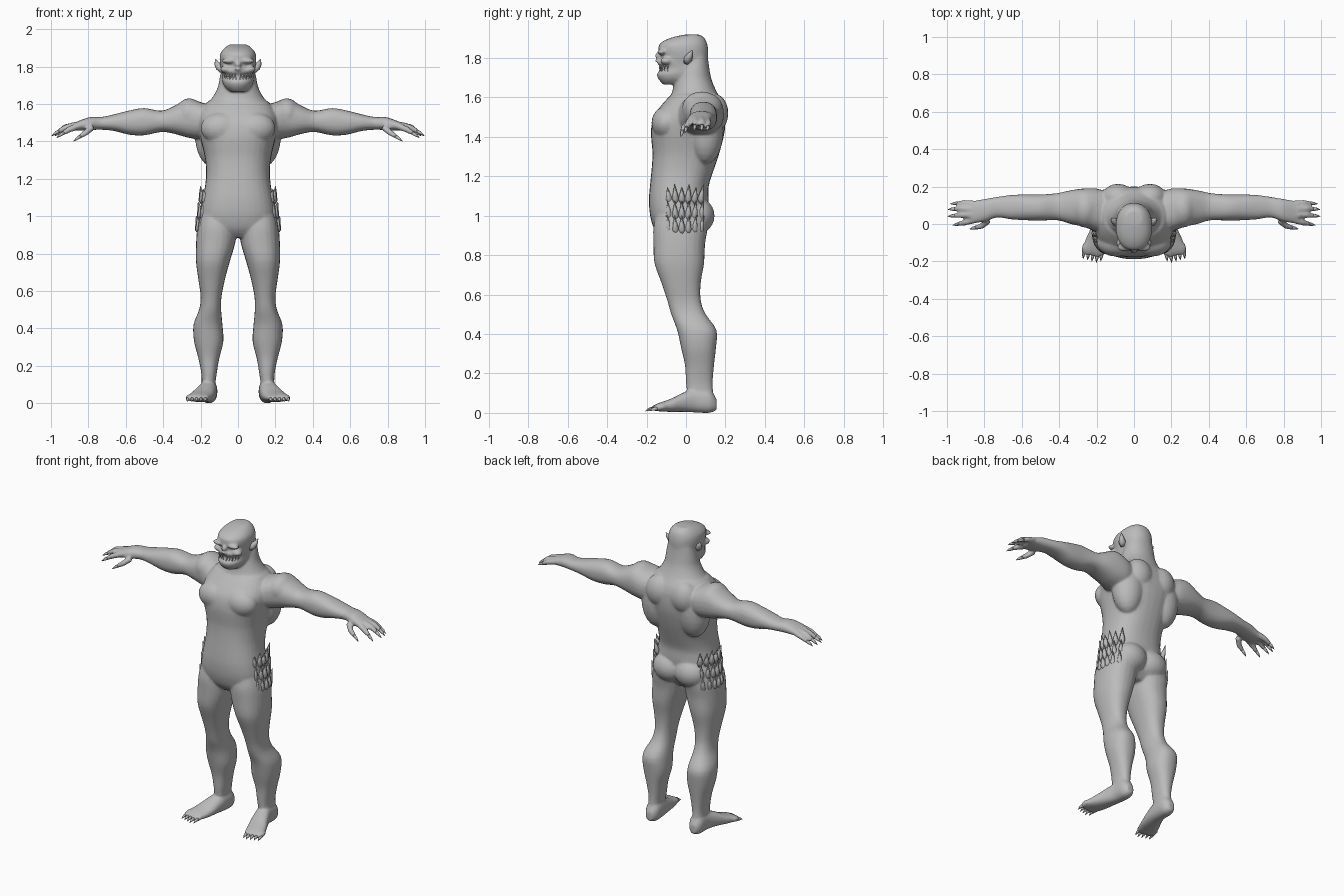
import bpy, bmesh, math
from mathutils import Vector

skin = bpy.data.materials.new("grey_skin")
skin.diffuse_color = (0.5, 0.5, 0.5, 1)
ORDER = {"x": (0, 1, 2), "y": (1, 0, 2), "z": (2, 0, 1)}


def skin_rings(bm, rings):
    """Bridge rings of points and cap both ends."""
    vs = [[bm.verts.new(p) for p in r] for r in rings]
    n = len(vs[0])
    for a, b in zip(vs, vs[1:]):
        for i in range(n):
            bm.faces.new((a[i], a[(i + 1) % n], b[(i + 1) % n], b[i]))
    bm.faces.new(vs[0][::-1])
    bm.faces.new(vs[-1])


def spline(rows, steps):
    """Smooth rows of numbers with a Catmull-Rom curve."""
    out = []
    for i in range(len(rows) - 1):
        p = [rows[max(i - 1, 0)], rows[i], rows[i + 1], rows[min(i + 2, len(rows) - 1)]]
        for s in range(steps):
            t = s / steps
            out.append([0.5 * (2 * b + (c - a) * t + (2 * a - 5 * b + 4 * c - d) * t * t
                               + (3 * b - a - 3 * c + d) * t ** 3) for a, b, c, d in zip(*p)])
    return out + [list(rows[-1])]


def loft(bm, axis, rows, power=2.3, n=24):
    """Rows: position on axis, then min/max on the two other axes."""
    rings = []
    for t, a0, a1, b0, b1 in spline(rows, 3):
        ring = []
        for i in range(n):
            c, s = math.cos(math.tau * i / n), math.sin(math.tau * i / n)
            p = [0, 0, 0]
            k = ORDER[axis]
            p[k[0]] = t
            p[k[1]] = (a0 + a1) / 2 + (a1 - a0) / 2 * math.copysign(abs(c) ** (2 / power), c)
            p[k[2]] = (b0 + b1) / 2 + (b1 - b0) / 2 * math.copysign(abs(s) ** (2 / power), s)
            ring.append(p)
        rings.append(ring)
    skin_rings(bm, rings)


def tube(bm, pts, n=8):
    """Round tapering tube through (x, y, z, radius) points."""
    rings = []
    for i, p in enumerate(pts):
        a, b = pts[max(i - 1, 0)], pts[min(i + 1, len(pts) - 1)]
        q = (Vector(b[:3]) - Vector(a[:3])).to_track_quat("Z", "Y")
        rings.append([Vector(p[:3]) + q @ Vector((math.cos(math.tau * k / n), math.sin(math.tau * k / n), 0)) * p[3]
                      for k in range(n)])
    skin_rings(bm, rings)


def ball(bm, c, r):
    """Ellipsoid muscle."""
    v = bmesh.ops.create_uvsphere(bm, u_segments=20, v_segments=12, radius=1)["verts"]
    for w in v:
        w.co = Vector([c[i] + w.co[i] * r[i] for i in range(3)])


def finish(bm, name, mirror=False):
    if mirror:
        old = bm.faces[:]
        new = bmesh.ops.duplicate(bm, geom=bm.verts[:] + bm.edges[:] + old)["geom"]
        for g in new:
            if isinstance(g, bmesh.types.BMVert):
                g.co.x = -g.co.x
    bmesh.ops.recalc_face_normals(bm, faces=bm.faces[:])
    me = bpy.data.meshes.new(name)
    bm.to_mesh(me)
    bm.free()
    me.materials.append(skin)
    me.shade_smooth()
    ob = bpy.data.objects.new(name, me)
    bpy.context.collection.objects.link(ob)
    return ob


# Limbs and paired muscles, right side then mirrored
bm = bmesh.new()
loft(bm, "z", [(.08, .125, .195, .01, .14), (.15, .115, .195, 0, .135), (.24, .1, .212, -.005, .142),
               (.33, .078, .235, -.025, .152), (.42, .083, .238, -.045, .155), (.5, .09, .208, -.075, .1),
               (.57, .088, .2, -.095, .075), (.66, .07, .212, -.125, .075), (.76, .043, .225, -.16, .092),
               (.86, .014, .224, -.165, .097), (.95, .01, .216, -.165, .11), (1.04, .03, .195, -.14, .09)])
loft(bm, "y", [(-.165, .165, .268, .012, .035), (-.14, .152, .275, .008, .05), (-.08, .132, .258, .005, .07),
               (-.02, .12, .23, .005, .1), (.05, .112, .205, .002, .125), (.12, .112, .2, 0, .12),
               (.155, .135, .178, .015, .07)])
loft(bm, "x", [(.14, -.04, .17, 1.42, 1.59), (.2, -.04, .19, 1.41, 1.61), (.27, -.015, .19, 1.42, 1.625),
               (.34, 0, .18, 1.44, 1.59), (.41, .02, .165, 1.45, 1.563), (.5, .018, .158, 1.432, 1.578),
               (.58, .02, .158, 1.435, 1.565), (.66, .025, .155, 1.455, 1.545), (.73, .035, .145, 1.462, 1.53),
               (.79, .015, .135, 1.46, 1.53), (.85, .005, .125, 1.457, 1.51), (.88, .01, .12, 1.457, 1.497)])
ball(bm, (.075, .06, 1.0), (.105, .085, .09))      # buttock
ball(bm, (.09, -.1, 1.47), (.11, .075, .085))      # chest muscle
ball(bm, (.13, .1, 1.43), (.1, .09, .17))          # broad back muscle
ball(bm, (.085, .14, 1.52), (.09, .075, .1))       # shoulder blade
ball(bm, (.26, .08, 1.545), (.075, .1, .085))      # shoulder cap
ball(bm, (.05, -.123, 1.83), (.04, .024, .014))    # brow
ball(bm, (.065, -.1, 1.785), (.03, .03, .02))      # cheekbone

# Fingers: base, knuckle and tip
fingers = [((.86, .108, 1.482), (.91, .113, 1.467), (.95, .11, 1.447)),
           ((.87, .08, 1.487), (.925, .083, 1.475), (.965, .08, 1.45)),
           ((.87, .05, 1.487), (.925, .048, 1.472), (.965, .044, 1.45)),
           ((.86, .02, 1.48), (.905, .008, 1.462), (.94, 0, 1.44)),
           ((.78, .02, 1.475), (.815, -.012, 1.445), (.85, -.02, 1.422))]
for a, b, c in fingers:
    tube(bm, [(*a, .019), (*b, .0165), (*c, .011)])
# Toes
toes = []
for i in range(5):
    x = .17 + .0235 * i
    y = -.175 + .007 * abs(i - 1)
    toes.append((x, y))
    tube(bm, [(x - .008, -.11, .032, .018), (x, y + .025, .03, .0165), (x + .004, y, .021, .012)])
dup = finish(bm, "limbs", True)

# Trunk, neck and head join the limbs in one skin
bm = bmesh.new()
bm.from_mesh(dup.data)
bpy.data.objects.remove(dup)


def trunk(rows, power):
    loft(bm, "z", [(z, -w, w, a, b) for z, w, a, b in rows], power, 32)


trunk([(.885, .06, -.12, .05), (.93, .16, -.16, .085), (1.0, .198, -.182, .105), (1.08, .192, -.188, .115),
       (1.15, .178, -.183, .115), (1.23, .17, -.175, .14), (1.32, .178, -.17, .17), (1.42, .202, -.178, .195),
       (1.5, .213, -.165, .2), (1.56, .2, -.125, .19), (1.615, .16, -.075, .155)], 2.4)
trunk([(1.53, .22, -.09, .2), (1.58, .19, -.085, .185), (1.63, .14, -.07, .155), (1.69, .108, -.055, .13),
       (1.75, .096, -.03, .118), (1.81, .08, 0, .11)], 2.1)
trunk([(1.665, .04, -.115, -.02), (1.69, .07, -.138, .05), (1.72, .084, -.148, .09), (1.745, .086, -.126, .1),
       (1.775, .088, -.145, .11), (1.8, .094, -.128, .112), (1.835, .098, -.138, .113), (1.87, .094, -.135, .108),
       (1.9, .072, -.085, .095), (1.918, .045, -.01, .07)], 2.2)
tube(bm, [(0, -.125, 1.835, .012), (0, -.145, 1.805, .018), (0, -.142, 1.785, .024)])  # nose
body = finish(bm, "body")
m = body.modifiers.new("fuse", "REMESH")
m.mode, m.voxel_size, m.use_smooth_shade = "VOXEL", .007, True
m = body.modifiers.new("soften", "SMOOTH")
m.factor, m.iterations = .5, 5
m = body.modifiers.new("simplify", "DECIMATE")
m.ratio = .2

# Claws on fingers and toes
bm = bmesh.new()
for a, b, c in fingers:
    d = (Vector(c) - Vector(b)).normalized()
    c = Vector(c)
    tube(bm, [(*(c - d * .012), .011), (*(c + d * .014), .008), (*(c + d * .036 - Vector((0, 0, .003))), .001)], 6)
for x, y in toes:
    tube(bm, [(x + .003, y + .008, .023, .011), (x + .006, y - .012, .019, .008), (x + .008, y - .032, .009, .001)], 6)
finish(bm, "claws", True)

# Teeth in two rows, with lower tusks
bm = bmesh.new()
for i in range(5):
    ang = .13 + .2 * i
    x, y = .082 * math.sin(ang), -.028 - .104 * math.cos(ang)
    big = 1.7 if i == 2 else 1
    tube(bm, [(x, y, 1.722, .007), (x, y - .006, 1.722 + .024 * big, .001)], 6)
    tube(bm, [(x + .006, y, 1.77, .006), (x + .006, y - .004, 1.742, .001)], 6)
finish(bm, "teeth", True)

# Pointed ears
bm = bmesh.new()
tube(bm, [(.085, .0, 1.775, .014), (.098, .01, 1.795, .022), (.112, .02, 1.815, .015), (.122, .032, 1.84, .001)], 8)
finish(bm, "ears", True)

# Ragged hip tufts
bm = bmesh.new()
for i in range(6):
    y = -.085 + .032 * i
    inset = .045 * ((y + .02) / .1) ** 2
    for z, h in ((1.085, .06 + .015 * (i % 2)), (1.0, .075), (.93, .07)):
        x = .195 - inset + .3 * max(0, 1.06 - z) * .5
        tube(bm, [(x - .008, y, z - .03, .006), (x, y, z, .019), (x + .01, y + .005 * (i - 2), z + h, .001)], 6)
finish(bm, "hip_tufts", True)
